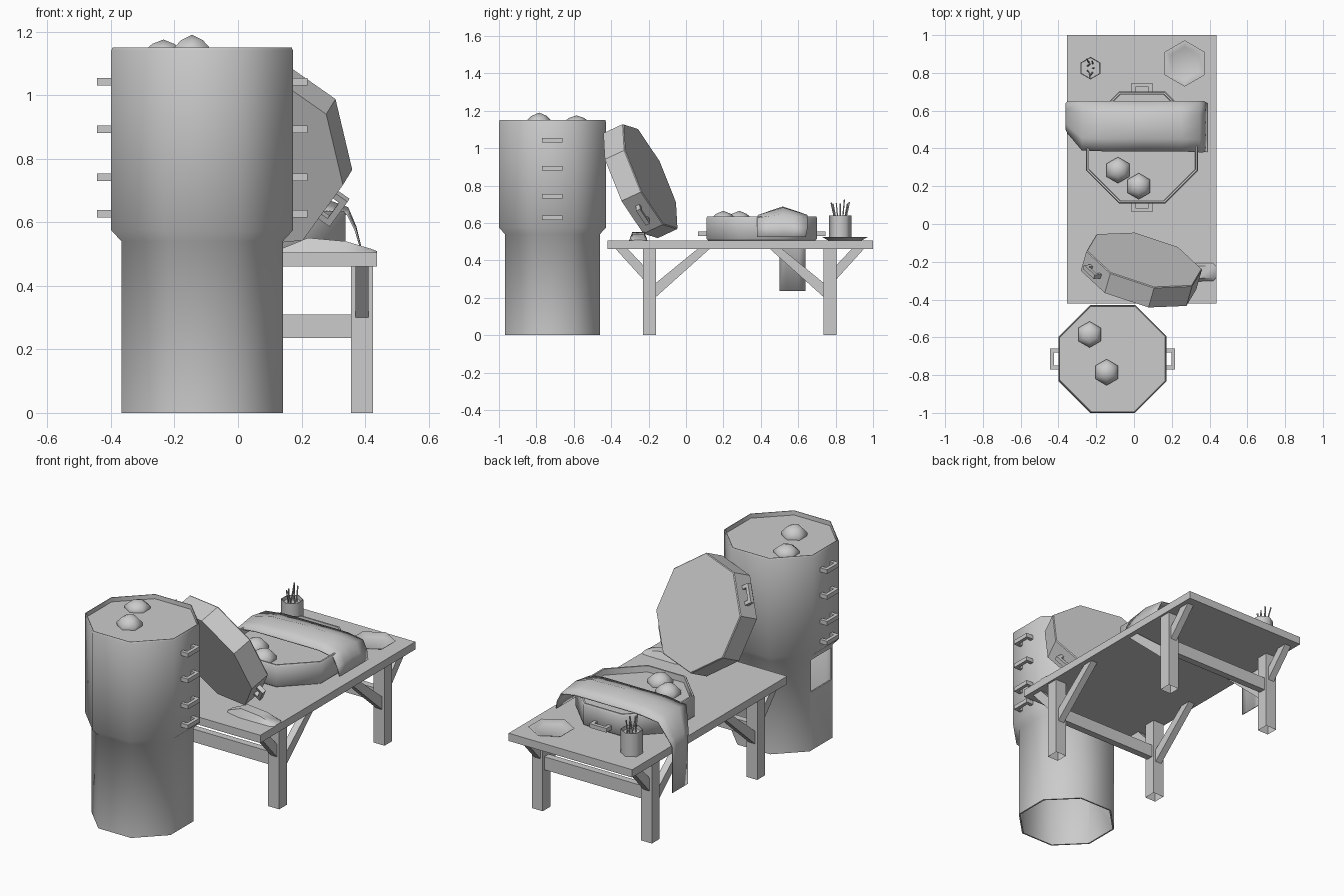
import bpy, bmesh, math, random
from mathutils import Matrix, Vector

random.seed(4)
cube = bpy.data.objects.get("Cube")
if cube:
    bpy.data.objects.remove(cube, do_unlink=True)

grey = bpy.data.materials.new("plain_grey")
grey.use_nodes = True
GREY = (0.6, 0.6, 0.6, 1)
grey.diffuse_color = GREY
grey.node_tree.nodes["Principled BSDF"].inputs["Base Color"].default_value = GREY


def finish(name, bm, smooth=None, matrix=None):
    bmesh.ops.recalc_face_normals(bm, faces=bm.faces)
    mesh = bpy.data.meshes.new(name)
    bm.to_mesh(mesh)
    bm.free()
    mesh.materials.append(grey)
    if smooth:
        mesh.shade_smooth()
        mesh.set_sharp_from_angle(angle=math.radians(smooth))
    ob = bpy.data.objects.new(name, mesh)
    bpy.context.scene.collection.objects.link(ob)
    if matrix:
        ob.matrix_world = matrix
    return ob


def add_box(bm, lo, hi):
    lo, hi = Vector(lo), Vector(hi)
    bmesh.ops.create_cube(bm, size=1, matrix=Matrix.Translation((lo + hi) / 2)
                          @ Matrix.Diagonal((*(hi - lo), 1)))


def box(name, lo, hi, open_bottom=False):
    bm = bmesh.new()
    add_box(bm, lo, hi)
    if open_bottom:
        bm.normal_update()
        under = [f for f in bm.faces if f.normal.z < -0.9]
        bmesh.ops.delete(bm, geom=under, context="FACES_ONLY")
    return finish(name, bm)


def turned(name, profile, sides, matrix, smooth=None):
    """Spin (apothem, height) points into a faceted solid."""
    bm = bmesh.new()
    rings = []
    for r, z in profile:
        if r == 0:
            rings.append([bm.verts.new((0, 0, z))] * sides)
            continue
        r /= math.cos(math.pi / sides)
        angles = [math.tau * (i + 0.5) / sides for i in range(sides)]
        rings.append([bm.verts.new((r * math.cos(a), r * math.sin(a), z)) for a in angles])
    for low, high in zip(rings, rings[1:]):
        for i in range(sides):
            j = (i + 1) % sides
            bm.faces.new(list(dict.fromkeys((low[i], low[j], high[j], high[i]))))
    return finish(name, bm, smooth, matrix)


def at(x, y, z=0):
    return Matrix.Translation((x, y, z))


def handle(name, matrix):
    """U-shaped grip sticking out along local +x."""
    bm = bmesh.new()
    for side in (-1, 1):
        y = side * 0.045
        add_box(bm, (-0.005, y - 0.01, -0.012), (0.03, y + 0.01, 0.012))
    add_box(bm, (0.025, -0.055, -0.012), (0.045, 0.055, 0.012))
    finish(name, bm, matrix=matrix)


def bun(name, x, y, z, height):
    profile = [(0, 0), (0.058, 0), (0.06, height * 0.35), (0.035, height * 0.75), (0, height)]
    turned(name, profile, 6, at(x, y, z), 60)


# Tall hollow steamer barrel with a recessed top and stoke hole
BX, BY = -0.113, -0.714
barrel = turned("steamer_barrel",
                [(0, 1.12), (0.278, 1.12), (0.278, 0.577), (0.246, 0.542), (0.246, 0),
                 (0.254, 0), (0.254, 0.54), (0.286, 0.575), (0.286, 1.14),
                 (0.282, 1.15), (0.279, 1.15), (0.278, 1.125), (0, 1.125)],
                8, at(BX, BY), 50)
cutter = box("stoke_hole_cutter", (-0.5, BY - 0.095, 0.34), (-0.3, BY + 0.095, 0.525))
cutter.hide_render = True
cutter.hide_viewport = True
cut = barrel.modifiers.new("stoke_hole", "BOOLEAN")
cut.operation = "DIFFERENCE"
cut.solver = "EXACT"
cut.object = cutter
for z in (1.042, 0.893, 0.742, 0.627):
    for label, angle in (("left", 0), ("right", math.pi)):
        handle("barrel_handle_" + label,
               at(BX, BY, z) @ Matrix.Rotation(angle, 4, "Z") @ at(0.286, 0))
bun("barrel_bun_back", -0.235, -0.585, 1.12, 0.055)
bun("barrel_bun_front", -0.145, -0.785, 1.12, 0.07)

# Table top, hollow legs, rails and braces
box("table_top", (-0.355, -0.42, 0.46), (0.437, 1.0, 0.505))


def brace(name, x, y_low, z_low, y_high):
    """Slanted strut from a leg up to the table top."""
    run = 0.065 if y_high > y_low else -0.065
    points = [(y_low, z_low), (y_high, 0.46), (y_high - run, 0.46), (y_low, z_low + 0.075)]
    bm = bmesh.new()
    face = bm.faces.new([bm.verts.new((x - 0.02, y, z)) for y, z in points])
    out = bmesh.ops.extrude_face_region(bm, geom=[face])["geom"]
    bmesh.ops.translate(bm, vec=(0.04, 0, 0),
                        verts=[v for v in out if isinstance(v, bmesh.types.BMVert)])
    finish(name, bm)


for label, y, inward in (("front", -0.195, 1), ("back", 0.77, -1)):
    for x in (-0.31, 0.39):
        box(label + "_leg", (x - 0.035, y - 0.035, 0), (x + 0.035, y + 0.035, 0.46), True)
        brace(label + "_inner_brace", x, y + inward * 0.035, 0.205, y + inward * 0.32)
        brace(label + "_outer_brace", x, y - inward * 0.035, 0.30, y - inward * 0.18)
    box(label + "_rail", (-0.28, y - 0.02, 0.235), (0.36, y + 0.02, 0.31))

# Open basket on the table
KX, KY = 0.043, 0.405
turned("basket", [(0, 0), (0.285, 0), (0.296, 0.01), (0.296, 0.12), (0.291, 0.13),
                  (0.282, 0.13), (0.28, 0.095), (0, 0.095)], 8, at(KX, KY, 0.505), 50)
for label, angle in (("back", 90), ("front", -90)):
    handle("basket_handle_" + label, at(KX, KY, 0.543)
           @ Matrix.Rotation(math.radians(angle), 4, "Z") @ at(0.296, 0))
bun("basket_bun_left", -0.085, 0.285, 0.598, 0.067)
bun("basket_bun_right", 0.025, 0.20, 0.598, 0.067)

# Cloth draped over the basket and down the table side
stations = [(-0.36, 0.50, 0.64, 0.235, 0), (-0.36, 0.50, 0.64, 0.50, 0),
            (-0.35, 0.48, 0.65, 0.53, 0.01), (-0.275, 0.39, 0.65, 0.625, 0.02),
            (-0.15, 0.385, 0.65, 0.64, 0.035), (0.05, 0.385, 0.65, 0.64, 0.045),
            (0.25, 0.385, 0.65, 0.64, 0.04), (0.345, 0.38, 0.65, 0.625, 0.02),
            (0.37, 0.38, 0.65, 0.575, 0.01), (0.385, 0.38, 0.64, 0.525, 0)]
bm = bmesh.new()
rows = []
for x, y0, y1, z, crown in stations:
    # ridge in the middle, straight falls to both hems
    rows.append([bm.verts.new((x, y0 + (y1 - y0) * t, z + crown * (1 - abs(2 * t - 1))))
                 for t in (0, 0.25, 0.5, 0.75, 1)])
for a, b in zip(rows, rows[1:]):
    for i in range(len(a) - 1):
        bm.faces.new((a[i], a[i + 1], b[i + 1], b[i]))
cloth = finish("draped_cloth", bm, 60)
thick = cloth.modifiers.new("thickness", "SOLIDIFY")
thick.thickness = 0.006
thick.offset = 0

# Lid leaning against the barrel
normal = Vector((0.25, 0.88, 0.41)).normalized()
across = Vector((-0.805, 0.015, 0.594))
across = (across - normal * across.dot(normal)).normalized()
lid_matrix = at(0.04, -0.242, 0.825) @ Matrix(
    (across, normal.cross(across), normal)).transposed().to_4x4()
turned("leaning_lid", [(0, -0.062), (0.296, -0.062), (0.296, 0.055), (0.292, 0.06), (0, 0.06)],
       8, lid_matrix, 30)
for angle in (0, math.pi):
    handle("lid_handle", lid_matrix @ Matrix.Rotation(angle, 4, "Z") @ at(0.296, 0))

# Small folded rag beneath the lid
bm = bmesh.new()
rows = []
for x, width, height in ((0.13, 0.03, 0.01), (0.22, 0.05, 0.047), (0.34, 0.05, 0.036),
                         (0.42, 0.048, 0.012), (0.437, 0.03, 0.005)):
    rows.append([bm.verts.new((x, -0.255 + side * width, 0.504 + height * up))
                 for side, up in ((-1, 0), (-0.65, 1), (0.65, 1), (1, 0))])
for a, b in zip(rows, rows[1:]):
    for i in range(4):
        j = (i + 1) % 4
        bm.faces.new((a[i], a[j], b[j], b[i]))
bm.faces.new(rows[0])
bm.faces.new(rows[-1])
finish("folded_rag", bm, 50)

# Shallow plate
turned("plate", [(0, 0), (0.075, 0), (0.106, 0.02), (0.102, 0.021), (0.075, 0.006), (0, 0.006)],
       6, at(0.268, 0.85, 0.505), 50)

# Cup with chopsticks
CX, CY = -0.23, 0.825
turned("cup", [(0, 0), (0.052, 0), (0.052, 0.135), (0.049, 0.135), (0.048, 0.115), (0, 0.115)],
       6, at(CX, CY, 0.505), 65)
for i in range(7):
    a = math.tau * i / 7
    base = Vector((CX + 0.02 * math.cos(a), CY + 0.025 * math.sin(a), 0.6))
    lean = Vector((random.uniform(-0.02, 0.02), 0.025 * math.sin(a), random.uniform(0.1, 0.13)))
    bm = bmesh.new()
    bmesh.ops.create_cone(bm, cap_ends=True, segments=4, radius1=0.004, radius2=0.004,
                          depth=lean.length)
    finish("chopstick", bm, matrix=Matrix.Translation(base + lean / 2)
           @ lean.to_track_quat("Z", "Y").to_matrix().to_4x4())
